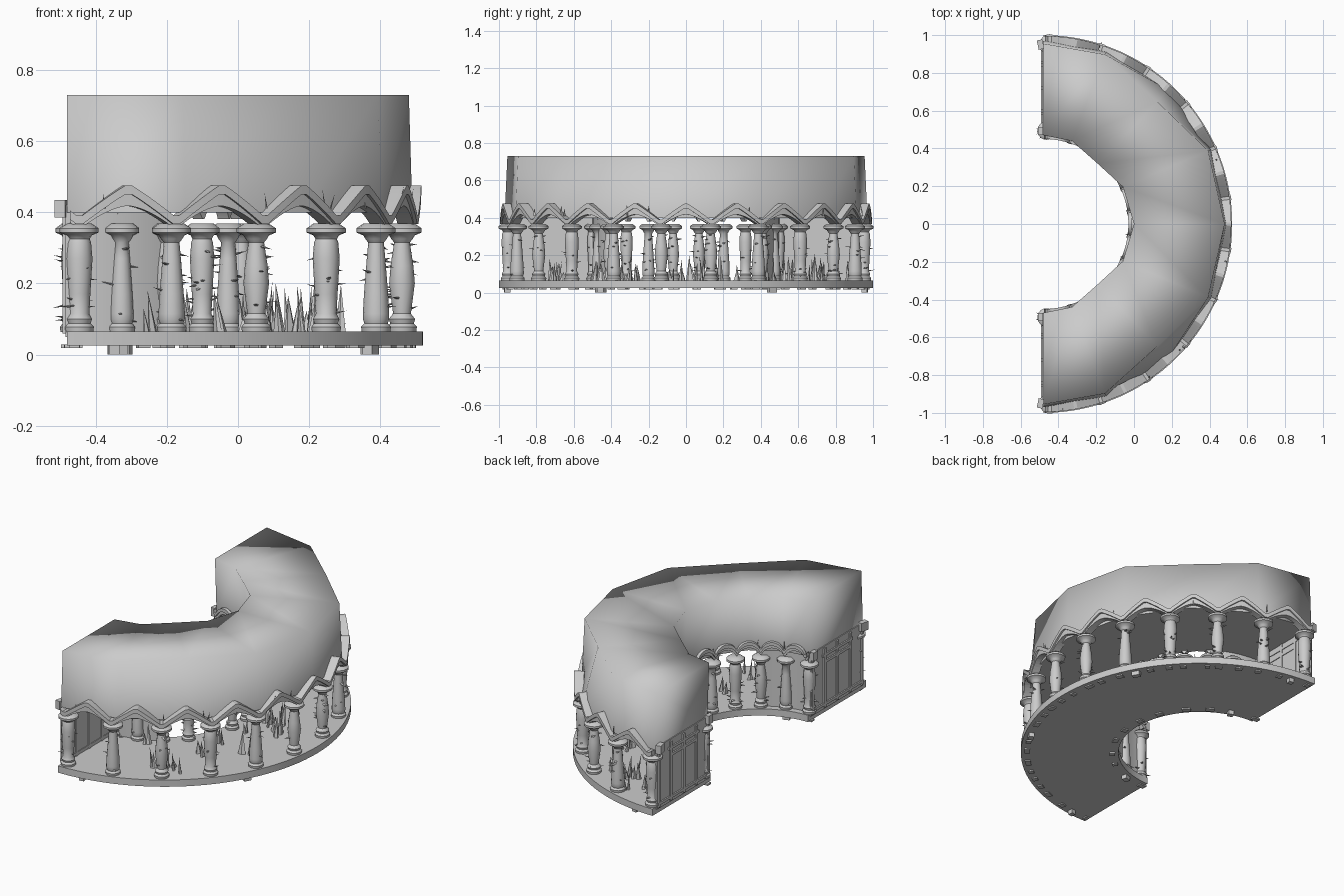
import bpy, bmesh, math, random
from mathutils import Vector, Matrix

random.seed(4)
cube = bpy.data.objects.get("Cube")
if cube:
    bpy.data.objects.remove(cube, do_unlink=True)

CX = -0.48                                    # centre of the half ring
COLUMN_ANGLES = [-88 + 16 * i for i in range(12)]

stone = bpy.data.materials.new("grey stone")
stone.use_nodes = True
GREY = (0.6, 0.6, 0.6, 1)
stone.diffuse_color = GREY
stone.node_tree.nodes["Principled BSDF"].inputs["Base Color"].default_value = GREY


def ring(r, deg, z):
    a = math.radians(deg)
    return Vector((CX + r * math.cos(a), r * math.sin(a), z))


def finish(name, bm, smooth=None):
    bmesh.ops.recalc_face_normals(bm, faces=bm.faces)
    me = bpy.data.meshes.new(name)
    bm.to_mesh(me)
    bm.free()
    ob = bpy.data.objects.new(name, me)
    bpy.context.collection.objects.link(ob)
    me.materials.append(stone)
    if smooth:
        bpy.ops.object.select_all(action='DESELECT')
        ob.select_set(True)
        bpy.context.view_layer.objects.active = ob
        bpy.ops.object.shade_smooth_by_angle(angle=math.radians(smooth))


def loft(bm, sections):
    """Skin closed cross-sections into a capped solid."""
    rows = [[bm.verts.new(p) for p in s] for s in sections]
    n = len(rows[0])
    for a, b in zip(rows, rows[1:]):
        for i in range(n):
            j = (i + 1) % n
            bm.faces.new((a[i], a[j], b[j], b[i]))
    bm.faces.new(rows[0])
    bm.faces.new(rows[-1])


def band(bm, r0, r1, angles, low, high):
    loft(bm, [[ring(r0, a, low(a)), ring(r1, a, low(a)),
               ring(r1, a, high(a)), ring(r0, a, high(a))] for a in angles])


def box(bm, centre, size, deg=0):
    m = (Matrix.Translation(centre) @ Matrix.Rotation(math.radians(deg), 4, 'Z')
         @ Matrix.Diagonal((*size, 1)))
    bmesh.ops.create_cube(bm, size=1, matrix=m)


def leaf(bm, base, direction, length, width, flat=0.4):
    rot = direction.to_track_quat('Z', 'Y').to_matrix().to_4x4()
    m = (Matrix.Translation(base) @ rot @ Matrix.Diagonal((width, width * flat, length, 1))
         @ Matrix.Translation((0, 0, 0.5)))
    bmesh.ops.create_cone(bm, cap_ends=True, segments=5, radius1=1, radius2=0,
                          depth=1, matrix=m)


def span(a):
    """Position within the bay between two columns, -1 to 1."""
    return ((a + 88) / 16 % 1) * 2 - 1


# floor slab
bm = bmesh.new()
band(bm, 0.455, 1.0, [-90 + 3 * i for i in range(61)], lambda a: 0.025, lambda a: 0.065)
finish("floor", bm, 30)

# rough stones under the rims of the floor
bm = bmesh.new()
for r, count in ((0.965, 30), (0.49, 12)):
    for i in range(count):
        a = -88 + 176 * i / (count - 1) + random.uniform(-1.5, 1.5)
        depth = 0.028 if i % 9 == 1 else 0.01
        box(bm, ring(r, a, 0.028 - depth / 2), (0.03, random.uniform(0.025, 0.05), depth), a)
finish("foundation_stones", bm)

# tall upper block: flat top, smooth sides, crisp lower edge
bm = bmesh.new()
outer_angles = [-90, -70, -47, -24, 0, 24, 47, 70, 90]
inner_angles = [-90, -71, -48, -25, 0, 25, 48, 71, 90]
outer_top = [0.955, 0.955, 0.885, 0.955, 0.96, 0.955, 0.885, 0.955, 0.955]
inner_top = [0.47, 0.465, 0.43, 0.465, 0.48, 0.465, 0.43, 0.465, 0.47]
loft(bm, [[ring(0.485, ia, 0.4), ring(0.97, oa, 0.4), ring(r1, oa, 0.73), ring(r0, ia, 0.73)]
          for oa, ia, r1, r0 in zip(outer_angles, inner_angles, outer_top, inner_top)])
for f in bm.faces:
    f.smooth = True
for e in bm.edges:
    e.smooth = max(v.co.z for v in e.verts) > 0.5
finish("upper_block", bm)

# pointed outer arch trim
bm = bmesh.new()
fine = [-89.5 + i for i in range(180)]
point_low = lambda a: 0.352 + 0.066 * (1 - abs(span(a)) ** 1.6)
point_high = lambda a: 0.385 + 0.095 * (1 - abs(span(a)) ** 1.1)
band(bm, 0.94, 0.985, fine, point_low, point_high)
band(bm, 0.98, 0.995, fine, lambda a: point_high(a) - 0.025, point_high)
finish("outer_arch_trim", bm)

# round inner arches with a raised moulding
bm = bmesh.new()
round_low = lambda a: 0.36 + 0.062 * math.sqrt(max(0, 1 - span(a) ** 2))
band(bm, 0.465, 0.5, fine, round_low, lambda a: round_low(a) + 0.028)
band(bm, 0.45, 0.47, fine, lambda a: round_low(a) + 0.02, lambda a: round_low(a) + 0.04)
finish("inner_arch_trim", bm, 30)

# thin panels closing the inner bays next to the ends
bm = bmesh.new()
for side in (-1, 1):
    band(bm, 0.492, 0.5, [side * (56 + 4 * i) for i in range(9)],
         lambda a: 0.06, lambda a: 0.41)
finish("inner_end_panels", bm, 30)

# turned columns: a shaft that swells low, middle or high
SHAFTS = (((0.115, 0.029), (0.17, 0.032), (0.27, 0.038), (0.315, 0.034)),
          ((0.115, 0.037), (0.17, 0.034), (0.27, 0.026), (0.315, 0.022)),
          ((0.115, 0.025), (0.2, 0.036), (0.25, 0.032), (0.315, 0.022)))


def column(bm, place, kind, scale):
    profile = [(0.064, 0.04), (0.078, 0.042), (0.088, 0.033), (0.1, 0.037), *SHAFTS[kind],
               (0.325, 0.03), (0.335, 0.036), (0.343, 0.055), (0.355, 0.055), (0.368, 0.036)]
    loft(bm, [[Vector((place.x + r * scale * math.cos(t * math.tau / 14),
                       place.y + r * scale * math.sin(t * math.tau / 14), z))
               for t in range(14)] for z, r in profile])


for name, r, scale in (("outer_columns", 0.95, 1.0), ("inner_columns", 0.495, 0.9)):
    bm = bmesh.new()
    for i, a in enumerate(COLUMN_ANGLES):
        column(bm, ring(r, a, 0), min(i, 11 - i) % 3, scale)
    finish(name, bm, 40)

# small leaves growing out of the columns
bm = bmesh.new()
for r in (0.95, 0.495):
    for a in COLUMN_ANGLES:
        for _ in range(random.randint(5, 17)):
            t = random.uniform(0, math.tau)
            d = Vector((math.cos(t), math.sin(t), random.uniform(-0.3, 0.3)))
            base = ring(r, a, random.uniform(0.09, 0.31)) + Vector((d.x, d.y, 0)) * 0.022
            leaf(bm, base, d, random.uniform(0.02, 0.04), 0.01)
finish("column_leaves", bm)

# grass spikes on the floor
bm = bmesh.new()
for _ in range(38):
    r, a = random.uniform(0.57, 0.9), random.uniform(-84, 84)
    for _ in range(2):
        lean = Vector((random.uniform(-0.15, 0.15), random.uniform(-0.15, 0.15), 1))
        base = ring(r, a, 0.06) + Vector((random.uniform(-1, 1), random.uniform(-1, 1), 0)) * 0.03
        leaf(bm, base, lean, random.uniform(0.05, 0.15), random.uniform(0.009, 0.024), 0.6)
finish("floor_grass", bm)

# sprouts above both arch trims
bm = bmesh.new()
for i in range(22):
    r = 0.985 if i % 2 else 0.475
    leaf(bm, ring(r, random.uniform(-86, 86), 0.41), Vector((random.uniform(-0.3, 0.3), 0, 1)),
         random.uniform(0.04, 0.07), 0.007)
finish("trim_sprouts", bm)

# end walls with framed doors, posts and corner blocks
bm = bmesh.new()
for side in (-1, 1):
    box(bm, (-0.478, side * 0.72, 0.235), (0.014, 0.49, 0.37))
    for y in (0.49, 0.6, 0.72, 0.84, 0.95):
        box(bm, (-0.48, side * y, 0.235), (0.026, 0.018, 0.35))
    for z, width in ((0.08, 0.48), (0.33, 0.25), (0.37, 0.28)):
        box(bm, (-0.48, side * 0.72, z), (0.026, width, 0.016))
    box(bm, (-0.495, side * 0.49, 0.41), (0.025, 0.04, 0.05))
    box(bm, (-0.495, side * 0.95, 0.41), (0.03, 0.05, 0.05), side * 12)
finish("end_doors", bm)
